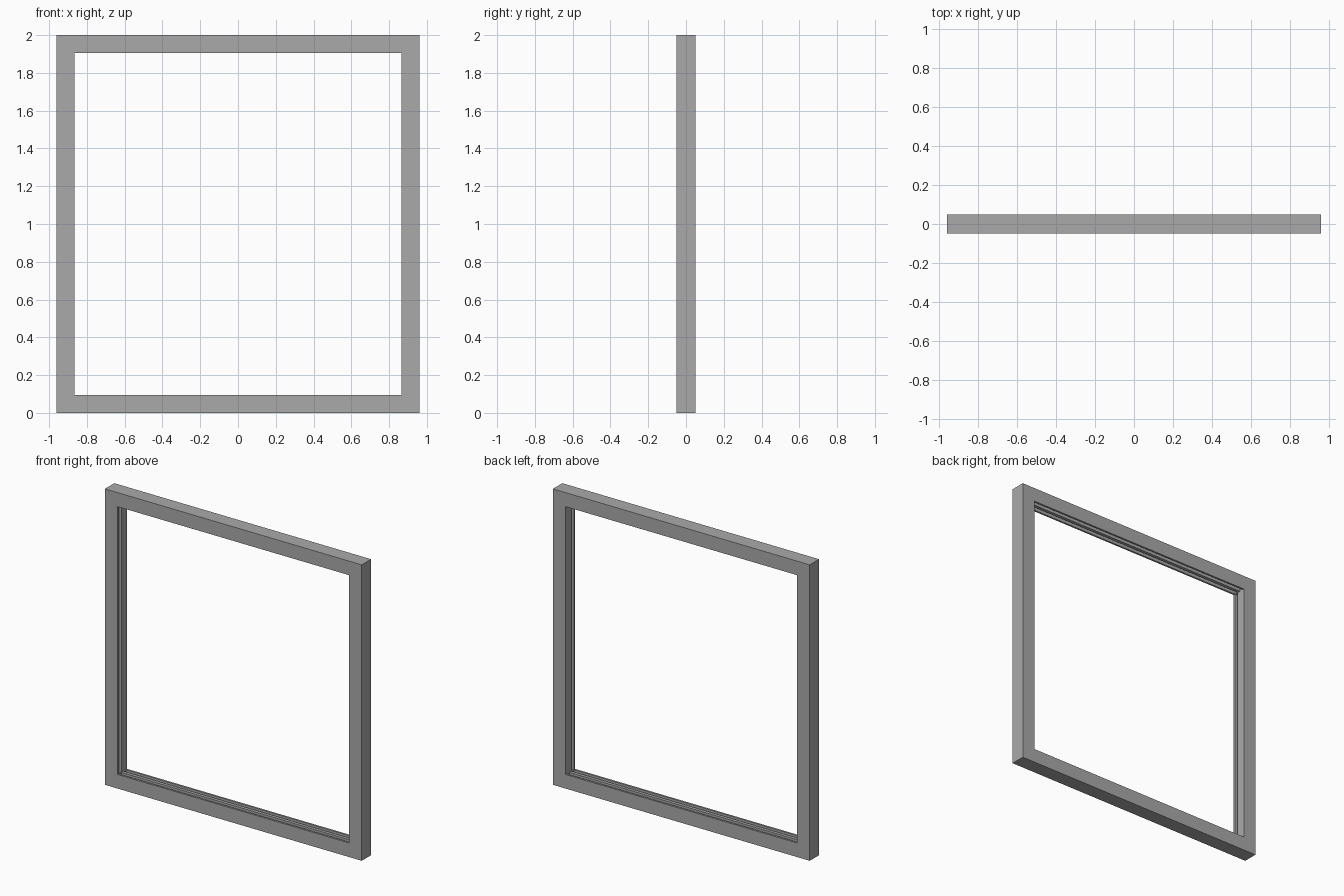
import bpy

cube = bpy.data.objects.get("Cube")
if cube:
    bpy.data.objects.remove(cube, do_unlink=True)

WIDTH, HEIGHT, DEPTH, BAR = 1.92, 2.0, 0.10, 0.095
INNER_X = WIDTH / 2 - BAR
GROOVE = 0.02      # how deep the tracks are cut
MID = HEIGHT / 2

grey = bpy.data.materials.new("window_grey")
grey.use_nodes = True
colour = (0.40, 0.40, 0.40, 1)
grey.diffuse_color = colour
grey.node_tree.nodes["Principled BSDF"].inputs["Base Color"].default_value = colour


def box(name, size, centre):
    bpy.ops.mesh.primitive_cube_add(size=1, location=centre)
    obj = bpy.context.object
    obj.name = name
    obj.scale = size
    bpy.ops.object.transform_apply(location=True, rotation=False, scale=True)
    return obj


def cut(target, size, centre):
    cutter = box("cutter", size, centre)
    cutter.hide_render = True
    mod = target.modifiers.new("cut", "BOOLEAN")
    mod.operation = "DIFFERENCE"
    mod.solver = "EXACT"
    mod.object = cutter
    bpy.context.view_layer.objects.active = target
    bpy.ops.object.modifier_apply(modifier=mod.name)
    bpy.data.objects.remove(cutter, do_unlink=True)


# Outer frame with its opening
frame = box("window_frame", (WIDTH, DEPTH, HEIGHT), (0, 0, MID))
frame.data.materials.append(grey)
opening_h = HEIGHT - 2 * BAR
cut(frame, (2 * INNER_X, DEPTH * 2, opening_h), (0, 0, MID))

# Two sliding tracks along the sill and the head
for y in (-0.024, 0.024):
    for z in (BAR, HEIGHT - BAR):
        cut(frame, (2 * INNER_X, 0.026, 2 * GROOVE), (0, y, z))

# One sash channel up each jamb, in line with the front track
for x in (-INNER_X, INNER_X):
    cut(frame, (2 * GROOVE, 0.026, opening_h), (x, -0.024, MID))

frame.select_set(True)
bpy.context.view_layer.objects.active = frame
bpy.ops.object.shade_flat()
